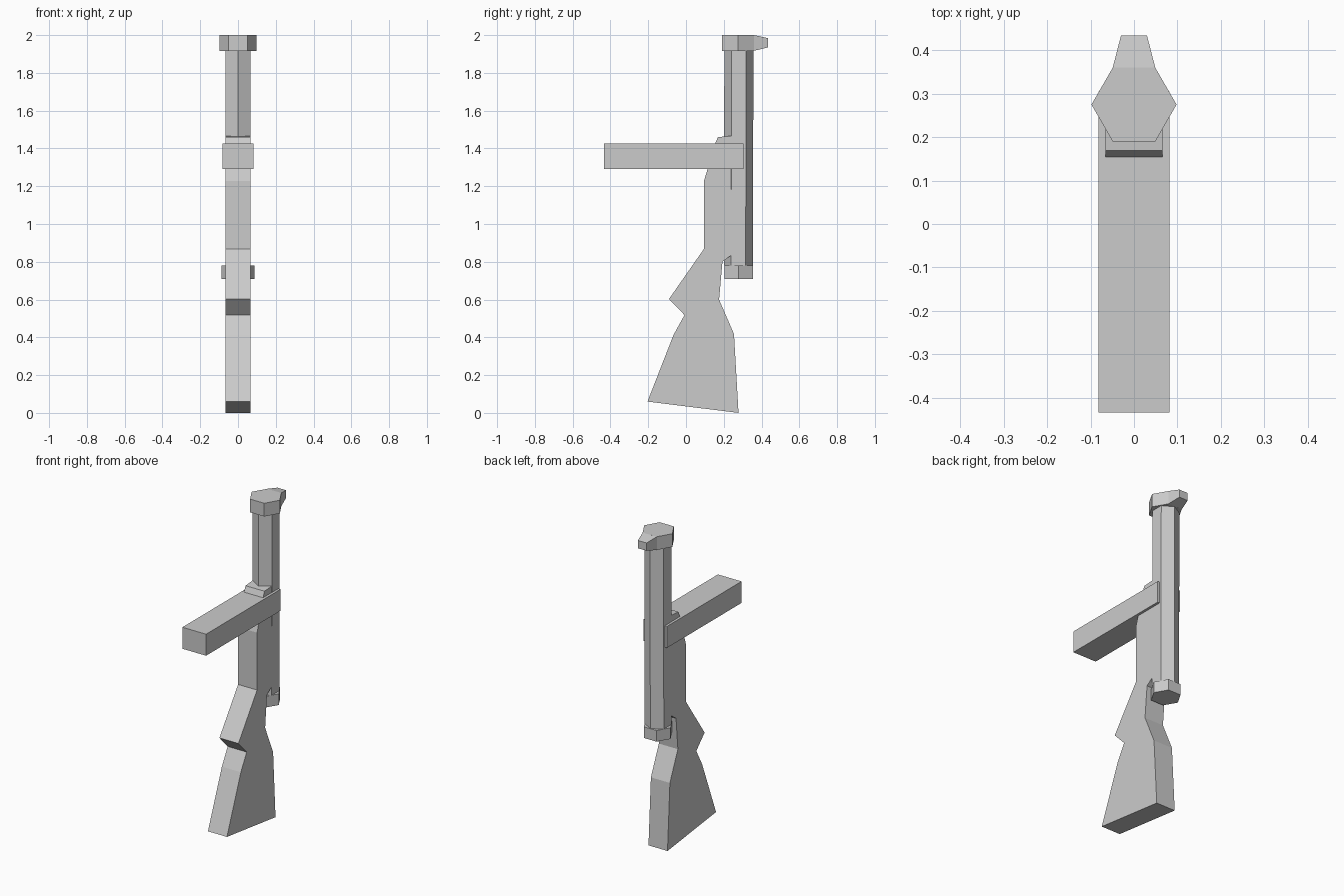
import bpy
import bmesh
from math import cos, sin, pi

cube = bpy.data.objects.get("Cube")
if cube:
    bpy.data.objects.remove(cube, do_unlink=True)

grey = bpy.data.materials.new("plain grey")
grey.use_nodes = True
grey.diffuse_color = (0.6, 0.6, 0.6, 1)
grey.node_tree.nodes["Principled BSDF"].inputs["Base Color"].default_value = (0.6, 0.6, 0.6, 1)


def loft(name, start, end):
    """Solid between two matching rings of points."""
    bm = bmesh.new()
    a = [bm.verts.new(p) for p in start]
    b = [bm.verts.new(p) for p in end]
    bm.faces.new(a)
    bm.faces.new(b)
    for i in range(len(a)):
        j = (i + 1) % len(a)
        bm.faces.new((a[i], a[j], b[j], b[i]))
    bmesh.ops.recalc_face_normals(bm, faces=bm.faces)
    mesh = bpy.data.meshes.new(name)
    bm.to_mesh(mesh)
    bm.free()
    mesh.materials.append(grey)
    obj = bpy.data.objects.new(name, mesh)
    bpy.context.collection.objects.link(obj)
    return obj


def hexagon(y, z, radius, turn=0):
    return [(radius * cos(turn + k * pi / 3), y + radius * sin(turn + k * pi / 3), z)
            for k in range(6)]


def rectangle(y, half_width, low, high):
    return [(-half_width, y, low), (half_width, y, low),
            (half_width, y, high), (-half_width, y, high)]


# Stock and receiver: one side profile (y, z) given thickness
profile = [(-0.204, 0.06), (0.278, 0), (0.254, 0.418), (0.175, 0.6),
           (0.193, 0.80), (0.24, 0.835), (0.24, 1.466), (0.169, 1.46),
           (0.152, 1.42), (0.114, 1.29), (0.095, 1.228), (0.095, 0.868),
           (-0.09, 0.603), (-0.008, 0.518), (-0.066, 0.413)]
loft("stock_and_receiver",
     [(-0.066, y, z) for y, z in profile],
     [(0.066, y, z) for y, z in profile])

# Six-sided barrel with an edge at the front, leaning very slightly
loft("barrel", hexagon(0.277, 0.78, 0.077, pi / 6), hexagon(0.28, 1.92, 0.077, pi / 6))

# End caps, turned to have a flat front
loft("lower_cap", hexagon(0.279, 0.71, 0.088), hexagon(0.279, 0.78, 0.088))
loft("upper_cap", hexagon(0.275, 1.917, 0.098), hexagon(0.275, 2, 0.098))

# Tapered sight behind the upper cap
loft("sight", rectangle(0.36, 0.049, 1.917, 2), rectangle(0.434, 0.03, 1.935, 1.984))

# Long box magazine
loft("magazine", rectangle(-0.434, 0.082, 1.29, 1.425), rectangle(0.305, 0.082, 1.29, 1.425))
